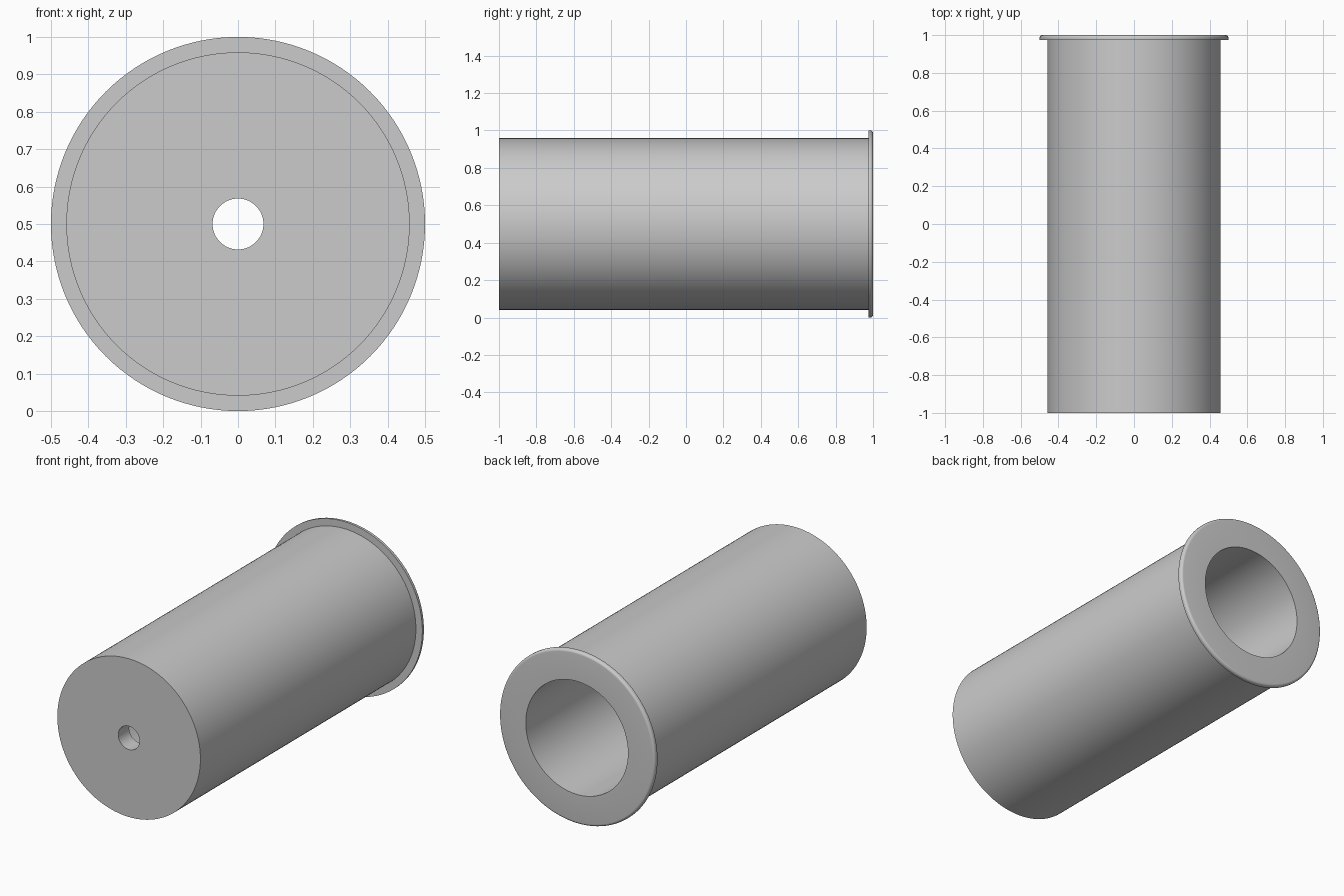
import bpy, bmesh
from math import sin, cos, pi

cube = bpy.data.objects.get("Cube")
if cube:
    bpy.data.objects.remove(cube, do_unlink=True)

SEGMENTS = 128
AXIS_HEIGHT = 0.5

# Plain grey material
grey = bpy.data.materials.new("plain grey")
grey.use_nodes = True
colour = (0.6, 0.6, 0.6, 1)
grey.diffuse_color = colour
grey.node_tree.nodes["Principled BSDF"].inputs["Base Color"].default_value = colour


def lathe(name, profile):
    """Turn a closed (radius, y) profile around the long axis."""
    bm = bmesh.new()
    rings = []
    for i in range(SEGMENTS):
        a = 2 * pi * i / SEGMENTS
        rings.append([bm.verts.new((r * cos(a), y, AXIS_HEIGHT + r * sin(a)))
                      for r, y in profile])
    for i, ring in enumerate(rings):
        following = rings[(i + 1) % SEGMENTS]
        for j in range(len(profile)):
            k = (j + 1) % len(profile)
            bm.faces.new((ring[j], ring[k], following[k], following[j]))
    bmesh.ops.recalc_face_normals(bm, faces=bm.faces)
    mesh = bpy.data.meshes.new(name)
    bm.to_mesh(mesh)
    bm.free()
    mesh.materials.append(grey)
    obj = bpy.data.objects.new(name, mesh)
    bpy.context.collection.objects.link(obj)
    bpy.ops.object.select_all(action="DESELECT")
    obj.select_set(True)
    bpy.context.view_layer.objects.active = obj
    bpy.ops.object.shade_smooth_by_angle(angle=pi / 6)
    return obj


# Rounded back edge of the flange
FLANGE, FILLET = 0.5, 0.015
rounded_edge = [(FLANGE - FILLET + FILLET * cos(t * pi / 12),
                 1 - FILLET + FILLET * sin(t * pi / 12)) for t in range(7)]

# Flanged sleeve: end wall with a small hole, barrel, flange and wide bore
HOLE, BORE, BARREL = 0.068, 0.328, 0.459
lathe("flanged_sleeve", [
    (HOLE, -1), (BARREL, -1), (BARREL, 0.975), (FLANGE, 0.975),
    *rounded_edge,
    (BORE, 1), (BORE, -0.9), (HOLE, -0.9),
])
